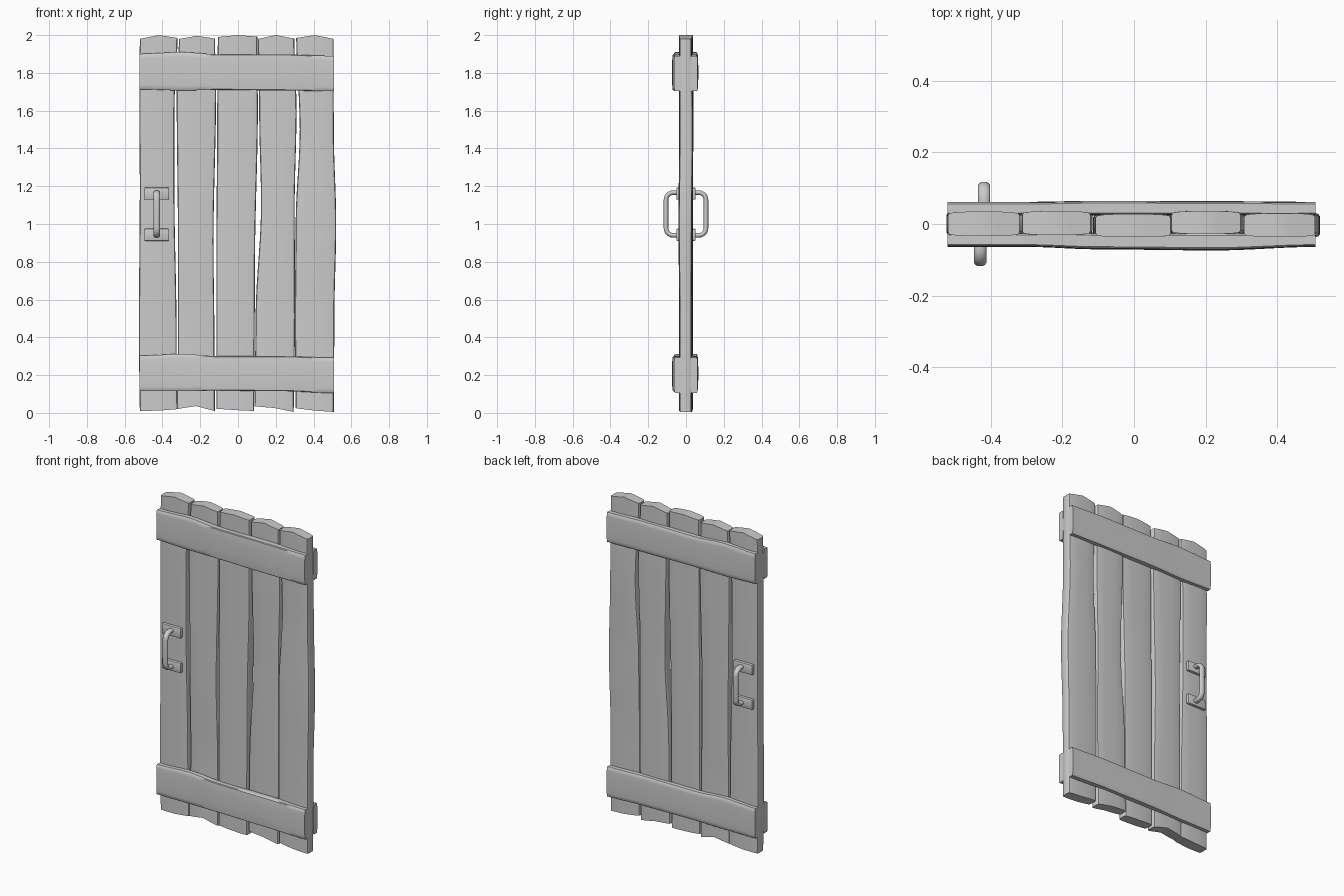
import bpy, bmesh, math

if "Cube" in bpy.data.objects:
    bpy.data.objects.remove(bpy.data.objects["Cube"])


def finish(name, bm, angle=40):
    bmesh.ops.recalc_face_normals(bm, faces=bm.faces[:])
    me = bpy.data.meshes.new(name)
    bm.to_mesh(me)
    bm.free()
    ob = bpy.data.objects.new(name, me)
    bpy.context.collection.objects.link(ob)
    bpy.ops.object.select_all(action='DESELECT')
    ob.select_set(True)
    bpy.context.view_layer.objects.active = ob
    bpy.ops.object.shade_smooth_by_angle(angle=math.radians(angle))
    return ob


def loft(name, rings):
    """Skin rings (point i of a ring faces point n-1-i), cap with quad strips."""
    bm = bmesh.new()
    vs = [[bm.verts.new(p) for p in r] for r in rings]
    n = len(vs[0])
    for a, b in zip(vs, vs[1:]):
        for i in range(n):
            j = (i + 1) % n
            bm.faces.new((a[i], a[j], b[j], b[i]))
    for r in (vs[0], vs[-1]):
        for i in range(n // 2 - 1):
            bm.faces.new((r[i], r[i + 1], r[n - 2 - i], r[n - 1 - i]))
    return finish(name, bm)


def sample(keys, s):
    """Smooth interpolation between hand-placed stations."""
    for a, b in zip(keys, keys[1:]):
        if s <= b[0] + 1e-6:
            f = (s - a[0]) / (b[0] - a[0])
            f = f * f * (3 - 2 * f)
            return [p + (q - p) * f for p, q in zip(a, b)][1:]
    return keys[-1][1:]


# Rounded plank section: (across -1..1, depth factor)
HALF = [(-1, .68), (-.96, .86), (-.75, .95), (-.35, 1), (0, 1),
        (.35, 1), (.75, .95), (.96, .86), (1, .68)]


def board(name, keys, upright, start_cut=(0, 0, 0), end_cut=(0, 0, 0), steps=24):
    """keys: (position, low edge, high edge, front y, back y) along the board."""
    s0, s1 = keys[0][0], keys[-1][0]
    rings = []
    for k in range(steps + 1):
        s = s0 + (s1 - s0) * k / steps
        lo, hi, yf, yb = sample(keys, s)
        mid, half, yc = (lo + hi) / 2, (hi - lo) / 2, (yf + yb) / 2
        cut = start_cut if k == 0 else end_cut if k == steps else (0, 0, 0)
        ring = []
        for side, pts in ((yf, HALF), (yb, HALF[::-1])):
            for u, d in pts:
                c = cut[1] + (cut[2] - cut[1]) * u if u > 0 else cut[1] + (cut[1] - cut[0]) * u
                a, w, y = s + c, mid + half * u, yc + (side - yc) * d
                ring.append((w, y, a) if upright else (a, y, w))
        rings.append(ring)
    return loft(name, rings)


# Upright planks: stations then bottom and top end shapes
F, B = -.034, .035
planks = [
    ([(0, -.52, -.32, F, B), (.4, -.525, -.325, F, B), (1.2, -.52, -.337, F, B),
      (1.6, -.522, -.337, F, B), (2, -.52, -.32, F, B)], (.01, .012, .02), (-.02, 0, -.015)),
    ([(0, -.325, -.122, -.03, .036), (.4, -.318, -.125, -.022, .033), (.9, -.318, -.13, -.031, .035),
      (1.7, -.325, -.116, -.031, .036), (2, -.312, -.122, -.031, .036)], (.02, .036, .01), (-.02, -.004, -.018)),
    ([(0, -.115, .085, -.037, .028), (.8, -.115, .09, -.037, .028),
      (1.6, -.11, .105, -.037, .028), (2, -.107, .102, -.037, .028)], (.022, .015, .01), (-.01, 0, -.008)),
    ([(0, .087, .295, -.027, .036), (.5, .093, .302, -.027, .036), (1.1, .122, .3, -.028, .036),
      (1.6, .112, .31, -.03, .04), (2, .105, .298, -.028, .036)], (.035, .026, .005), (-.02, 0, -.018)),
    ([(0, .305, .508, -.036, .03), (.5, .301, .51, -.036, .03), (1, .305, .52, -.04, .033),
      (1.5, .327, .507, -.036, .038), (2, .308, .506, -.036, .03)], (.025, .012, .005), (-.015, 0, -.02)),
]
for i, (keys, bottom, top) in enumerate(planks):
    board(f"plank_{i + 1}", keys, True, bottom, top)

# Cross bars at top and bottom, front and back
for label, z in (("lower", .105), ("upper", 1.703)):
    dip = .006 if label == "lower" else 0
    profile = [(-.522, .01, .198), (-.3, .004 + dip, .207), (-.1, .007 + dip, .195),
               (.23, .004 + dip, .195), (.508, 0, .187)]
    front = [-.064, -.064, -.071, -.074, -.064]
    back = [.062, .062, .065, .064, .062]
    board(f"{label}_bar_front", [(x, z + lo, z + hi, y, -.024)
          for (x, lo, hi), y in zip(profile, front)], False)
    board(f"{label}_bar_back", [(x, z + lo, z + hi, .024, y)
          for (x, lo, hi), y in zip(profile, back)], False)

# Pull handles with mounting plates on both faces
for label, side, hx in (("front", -1, -.43), ("back", 1, -.419)):
    path = [(.03, .94)]
    for cz, a0 in ((.978, -90), (1.128, 0)):
        path += [(.068 + .038 * math.cos(math.radians(a0 + t)),
                  cz + .038 * math.sin(math.radians(a0 + t))) for t in range(0, 91, 15)]
    path.append((.03, 1.166))
    rings = []
    for i, (y, z) in enumerate(path):
        p, q = path[max(i - 1, 0)], path[min(i + 1, len(path) - 1)]
        ty, tz = q[0] - p[0], q[1] - p[1]
        length = math.hypot(ty, tz)
        ny, nz = tz / length, -ty / length
        ring = []
        for k in range(12):
            a = math.tau * (k + .5) / 12
            r = .0125 * math.sin(a)
            ring.append((hx + .0175 * math.cos(a), side * (y + ny * r), z + nz * r))
        rings.append(ring)
    loft(f"{label}_handle", rings)
    for end, z in (("lower", .943), ("upper", 1.161)):
        bm = bmesh.new()
        bmesh.ops.create_cube(bm, size=1)
        for v in bm.verts:
            v.co = (-.43 + v.co.x * .132, side * .038 + v.co.y * .026, z + v.co.z * .064)
        bmesh.ops.bevel(bm, geom=bm.edges[:], offset=.006, segments=2,
                        profile=.5, affect='EDGES')
        finish(f"{label}_{end}_plate", bm)
